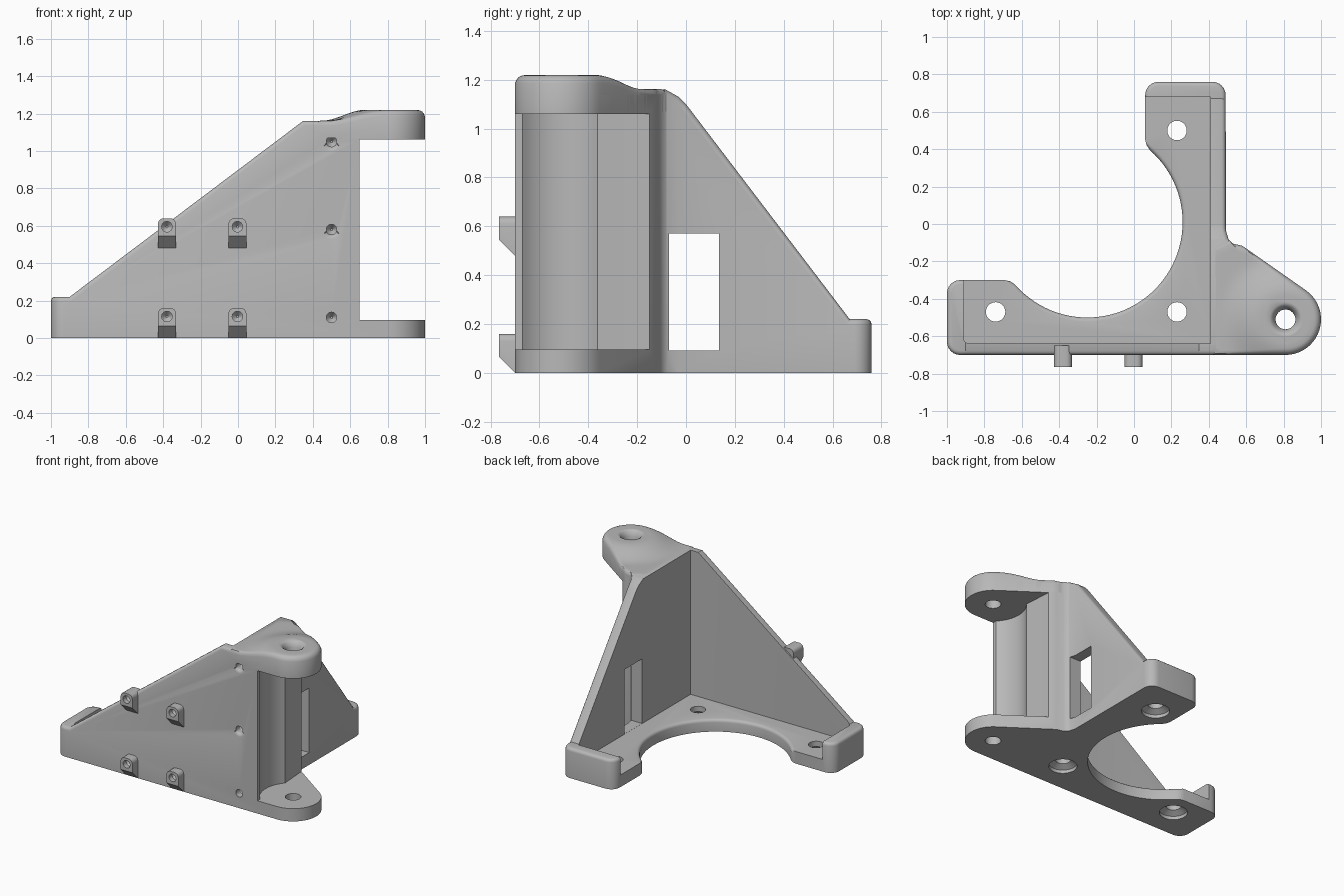
import bpy, bmesh
from math import sin, cos, radians, hypot

cube = bpy.data.objects.get("Cube")
if cube:
    bpy.data.objects.remove(cube, do_unlink=True)

grey = bpy.data.materials.new("plain_grey")
grey.use_nodes = True
COLOUR = (0.48, 0.48, 0.48, 1)
grey.diffuse_color = COLOUR
for node in grey.node_tree.nodes:
    if node.type == 'BSDF_PRINCIPLED':
        node.inputs["Base Color"].default_value = COLOUR

HINGE = (0.81, -0.51)
FLOOR, EAR_LOW, WALL_TOP = 0.09, 1.06, 1.16
FRONT = -0.70


def arc(centre, r, a0, a1, n):
    steps = [radians(a0 + (a1 - a0) * i / n) for i in range(n + 1)]
    return [(centre[0] + r * cos(a), centre[1] + r * sin(a)) for a in steps]


def make_object(name, bm):
    bmesh.ops.recalc_face_normals(bm, faces=bm.faces)
    mesh = bpy.data.meshes.new(name)
    bm.to_mesh(mesh)
    bm.free()
    mesh.materials.append(grey)
    obj = bpy.data.objects.new(name, mesh)
    bpy.context.collection.objects.link(obj)
    return obj


def loft(name, rings, closed=False):
    """Skin a list of equal rings; cap the ends unless closed on itself."""
    bm = bmesh.new()
    rows = [[bm.verts.new(p) for p in ring] for ring in rings]
    n = len(rows[0])
    pairs = list(zip(rows, rows[1:])) + ([(rows[-1], rows[0])] if closed else [])
    for a, b in pairs:
        for i in range(n):
            j = (i + 1) % n
            bm.faces.new((a[i], a[j], b[j], b[i]))
    if not closed:
        bm.faces.new(rows[0])
        bm.faces.new(rows[-1])
    return make_object(name, bm)


def prism(name, pts, lo, hi, axis='z'):
    place = {'z': lambda a, b, h: (a, b, h),
             'y': lambda a, b, h: (a, h, b),
             'x': lambda a, b, h: (h, a, b)}[axis]
    return loft(name, [[place(a, b, h) for a, b in pts] for h in (lo, hi)])


def box(x0, x1, y0, y1, z0, z1):
    return prism("cutter", [(x0, y0), (x1, y0), (x1, y1), (x0, y1)], z0, z1)


def drill(centre, stations):
    """Round vertical cutter through (z, radius) stations."""
    return loft("cutter", [[(x, y, z) for x, y in arc(centre, r, 0, 348.75, 31)]
                           for z, r in stations])


def screw_hole(x, z, y0, depth):
    """Blind, slightly pointed hole cut from the front."""
    stations = [(y0 - 0.05, 0.028), (y0 + depth * 0.6, 0.028), (y0 + depth, 0.006)]
    return loft("cutter", [[(a, y, b) for a, b in arc((x, z), r, 0, 345, 23)]
                           for y, r in stations])


def cut(obj, cutter):
    cutter.hide_render = True
    mod = obj.modifiers.new("cut", 'BOOLEAN')
    mod.operation = 'DIFFERENCE'
    mod.solver = 'EXACT'
    mod.object = cutter
    bpy.context.view_layer.objects.active = obj
    bpy.ops.object.modifier_apply(modifier=mod.name)
    bpy.data.objects.remove(cutter, do_unlink=True)


# Plan outline: hinge ear, back arm, round bay, side arm
ear = arc(HINGE, 0.19, -90, 55, 20) + [(0.58, -0.117), (0.53, -0.105), (0.505, -0.08)]
outline = (arc((-0.93, -0.63), 0.07, 180, 270, 6) + ear + [(0.49, -0.03)]
           + arc((0.42, 0.69), 0.07, 0, 90, 6) + arc((0.13, 0.69), 0.07, 90, 180, 6)
           + [(0.06, 0.45), (0.068, 0.42), (0.085, 0.395)]
           + arc((-0.25, 0.01), 0.51, 45, -135, 48)
           + [(-0.635, -0.325), (-0.66, -0.307), (-0.69, -0.30)]
           + arc((-0.93, -0.37), 0.07, 90, 180, 6))
body = prism("bracket_body", outline, 0, WALL_TOP)

# Sloping tops of the front wall and the side wall
cut(body, prism("cutter", [(-1.3, 0.22), (-0.9, 0.22), (0.35, 1.162), (0.35, 1.5),
                           (-1.3, 1.5)], -1, 1, 'y'))
cut(body, prism("cutter", [(1, 0.22), (0.67, 0.22), (0, 1.1), (-0.03, 1.13),
                           (-0.07, 1.152), (-0.1, 1.17), (-0.1, 1.5), (1, 1.5)],
                -1.3, 1.3, 'x'))

# Inner pocket, leaving floor, walls and end lips
pocket = arc((-0.88, -0.61), 0.03, 180, 270, 4) + [(0.41, -0.64), (0.41, 0.68), (-0.91, 0.68)]
cut(body, prism("cutter", pocket, FLOOR, 2))

# Gap between the hinge ears, hollowed around the hinge axis
gap = ([(0.65, -0.9), (0.65, -0.67)] + arc(HINGE, 0.226, 225, 139, 14)
       + [(0.625, -0.15), (0.625, -0.05), (1.2, -0.05), (1.2, -0.9)])
cut(body, prism("cutter", gap, 0.095, EAR_LOW))

# Window, hinge bore, countersunk floor holes, front screw holes
cut(body, box(0.3, 0.6, -0.07, 0.135, FLOOR + 0.001, 0.57))
cut(body, drill(HINGE, [(-0.1, 0.053), (1.3, 0.053)]))
for spot in ((-0.74, -0.47), (0.23, -0.47), (0.23, 0.5)):
    cut(body, drill(spot, [(-0.02, 0.095), (0.025, 0.095), (0.05, 0.052), (0.3, 0.052)]))
for z in (0.11, 0.58, 1.05):
    cut(body, screw_hole(0.5, z, FRONT, 0.08))

# Soften the outer top edges and the rim of the bay
bm = bmesh.new()
bm.from_mesh(body.data)
soft = []
for e in bm.edges:
    if len(e.link_faces) != 2 or not e.is_convex:
        continue
    nz = sorted(f.normal.z for f in e.link_faces)
    if abs(nz[0]) > 0.1 or nz[1] < 0.3:
        continue
    x, y, z = (e.verts[0].co + e.verts[1].co) / 2
    outer = z > 0.15 and (x < -0.912 or x > 0.412 or y < -0.642 or y > 0.682)
    rim = abs(z - FLOOR) < 0.005 and abs(hypot(x + 0.25, y - 0.01) - 0.51) < 0.01
    if outer or rim:
        soft.append(e)
bmesh.ops.bevel(bm, geom=soft, offset=0.022, offset_type='OFFSET', segments=3,
                profile=0.5, affect='EDGES', clamp_overlap=False)
bm.to_mesh(body.data)
bm.free()

# Upper hinge cap: swells from the wall top up to a flat boss round the bore
corners = [(0.42, FRONT)] + ear + [(0.42, -0.12)]
border = []
for (ax, ay), (bx, by) in zip(corners, corners[1:] + corners[:1]):
    n = max(1, round(hypot(bx - ax, by - ay) / 0.03))
    border += [(ax + (bx - ax) * i / n, ay + (by - ay) * i / n) for i in range(n)]


def cap_height(r):
    t = min(max((r - 0.13) / 0.23, 0), 1)
    return 1.162 + 0.058 * (1 - t * t * (3 - 2 * t))


def cap_ring(radius, height):
    ring = []
    for x, y in border:
        dx, dy = x - HINGE[0], y - HINGE[1]
        length = hypot(dx, dy)
        r = radius(length)
        ring.append((HINGE[0] + dx / length * r, HINGE[1] + dy / length * r, height(r)))
    return ring


rings = [cap_ring(lambda d: 0.053, lambda r: 1.07),
         cap_ring(lambda d: d, lambda r: 1.07)]
for inset, drop in ((0, 0.025), (0.007, 0.011), (0.016, 0.003)):
    rings.append(cap_ring(lambda d: d - inset, lambda r: cap_height(r) - drop))
for i in range(13):
    rings.append(cap_ring(lambda d: 0.085 + (d - 0.113) * (1 - i / 12), cap_height))
rings.append(cap_ring(lambda d: 0.072, lambda r: 1.212))
rings.append(cap_ring(lambda d: 0.053, lambda r: 1.18))
parts = [body, loft("hinge_cap", rings, closed=True)]

# Four cable tabs on the front wall, with rounded tops and screw holes
for row, z0 in (("lower", 0), ("upper", 0.48)):
    for side, x in (("right", -0.38), ("left", -0.003)):
        z1 = z0 + 0.16
        tab = prism(f"{row}_{side}_tab", [(-0.65, z0), (FRONT, z0), (-0.765, z0 + 0.065),
                                          (-0.765, z1), (-0.65, z1)],
                    x - 0.048, x + 0.048, 'x')
        bm = bmesh.new()
        bm.from_mesh(tab.data)
        top = [e for e in bm.edges if all(v.co.z > z1 - 0.01 for v in e.verts)
               and abs(e.verts[0].co.x - e.verts[1].co.x) < 0.01]
        bmesh.ops.bevel(bm, geom=top, offset=0.03, segments=4, profile=0.5, affect='EDGES')
        bm.to_mesh(tab.data)
        bm.free()
        cut(tab, screw_hole(x, z0 + 0.115, -0.765, 0.06))
        parts.append(tab)

for obj in parts:
    bpy.ops.object.select_all(action='DESELECT')
    obj.select_set(True)
    bpy.context.view_layer.objects.active = obj
    bpy.ops.object.shade_smooth_by_angle(angle=radians(32))
